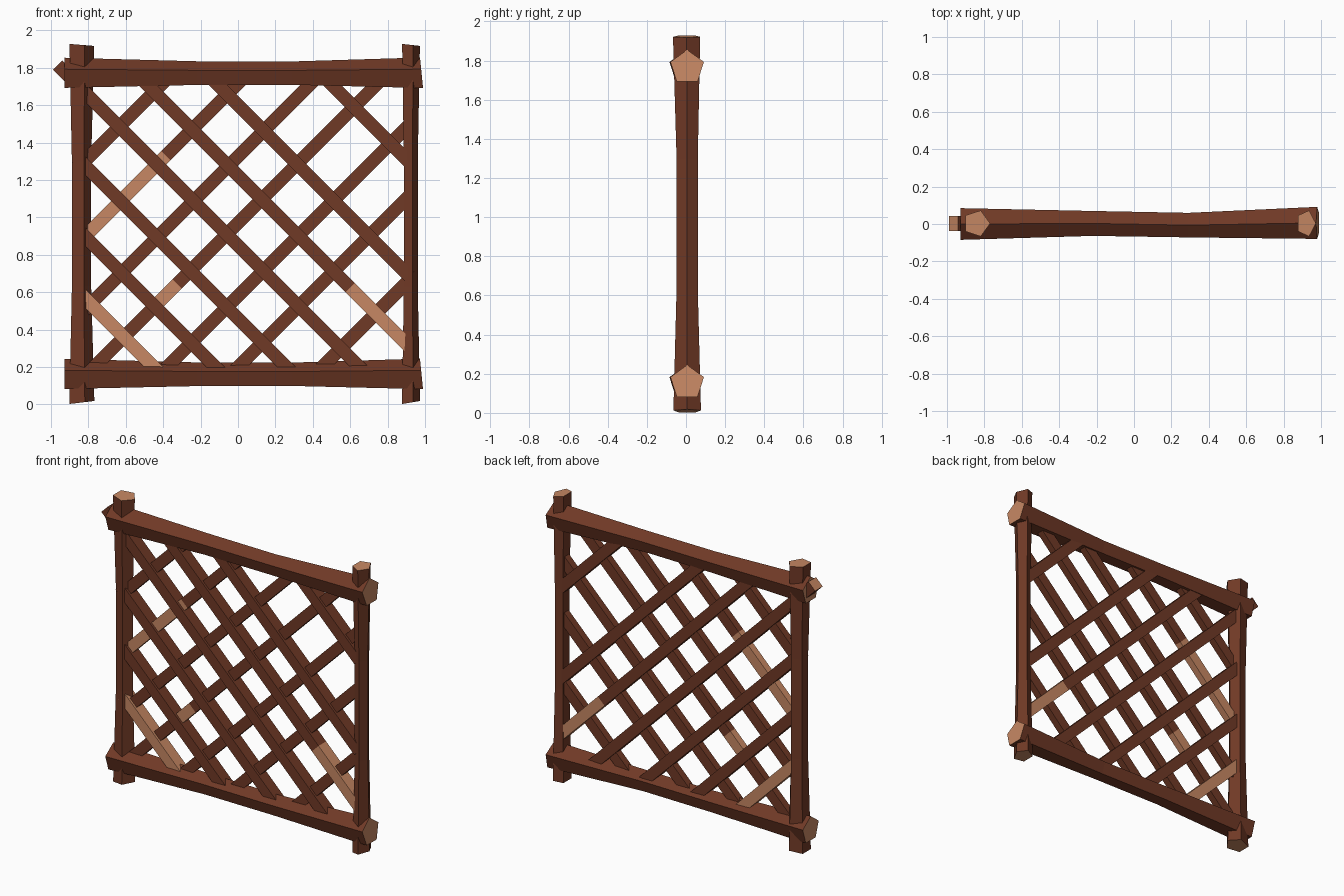
import bpy, bmesh, math
from mathutils import Vector

if "Cube" in bpy.data.objects:
    bpy.data.objects.remove(bpy.data.objects["Cube"])


def mat(name, rgb):
    m = bpy.data.materials.new(name)
    m.diffuse_color = (*rgb, 1)
    m.use_nodes = True
    m.node_tree.nodes["Principled BSDF"].inputs["Base Color"].default_value = m.diffuse_color
    return m


BARK = mat("dark brown wood", (0.162, 0.041, 0.019))
CUT = mat("pale cut wood", (0.57, 0.245, 0.125))


def finish(name, bm):
    bmesh.ops.recalc_face_normals(bm, faces=bm.faces[:])
    me = bpy.data.meshes.new(name)
    bm.to_mesh(me)
    bm.free()
    me.materials.append(BARK)
    me.materials.append(CUT)
    ob = bpy.data.objects.new(name, me)
    bpy.context.collection.objects.link(ob)
    return ob


def loft(name, rings, light=()):
    """Skin a list of vertex rings; end caps are pale, plus listed segments."""
    bm = bmesh.new()
    vs = [[bm.verts.new(p) for p in r] for r in rings]
    n = len(rings[0])
    for k in range(len(vs) - 1):
        for i in range(n):
            j = (i + 1) % n
            f = bm.faces.new((vs[k][i], vs[k][j], vs[k + 1][j], vs[k + 1][i]))
            f.material_index = 1 if k in light else 0
    for r in (vs[0], vs[-1]):
        bm.faces.new(r).material_index = 1
    return finish(name, bm)


def penta(r, start):
    return [(r * math.cos(math.radians(start + 72 * i)),
             r * math.sin(math.radians(start + 72 * i))) for i in range(5)]


# Posts: five-sided, thinner in the middle (z, radius, y shift, end tilt)
POST = [(0.01, 0.074, 0.006, 0.12), (0.63, 0.057, 0.006, 0),
        (1.3, 0.057, 0.006, 0), (1.923, 0.073, 0.003, -0.08)]
for name, cx, sx in (("left_post", -0.842, 1.0), ("right_post", 0.92, 0.72)):
    loft(name, [[(cx + sx * u, dy + v, z + tilt * u) for u, v in penta(r, 0)]
                for z, r, dy, tilt in POST])

# Rails: five-sided with a ridge on top, thicker at the ends
for name, cz in (("top_rail", 1.765), ("bottom_rail", 0.155)):
    secs = [(-0.927, 0.089, 0, 0), (-0.22, 0.070, 0.003, 0),
            (0.29, 0.069, -0.006, 0), (0.982, 0.090, 0.006, -0.1)]
    loft(name, [[(x + tilt * v, dy + u, cz + v) for u, v in penta(r, 90)]
                for x, r, dy, tilt in secs])


def slat(name, a, b, half_t, cuts=(), light=()):
    """Flat board from a to b in the xz plane, cut at the given x values."""
    a, b = Vector((a[0], 0.003, a[1])), Vector((b[0], 0.003, b[1]))
    d = (b - a).normalized()
    w = Vector((-d.z, 0, d.x)) * 0.035
    t = Vector((0, half_t, 0))
    pts = [a] + [a.lerp(b, (x - a.x) / (b.x - a.x)) for x in cuts] + [b]
    loft(name, [[p + w + t, p - w + t, p - w - t, p + w - t] for p in pts], light)


XL, XR, ZB, ZT = -0.84, 0.915, 0.16, 1.772

# Thick falling slats: x + z = k, running down to the right
FALLING = [(2.21, (), ()), (1.60, (), ()), (1.225, (0.6,), (1,)), (0.85, (), ()),
           (0.46, (), ()), (0.08, (), ()), (-0.25, (), (0,))]
for i, (k, cuts, light) in enumerate(FALLING):
    x0, x1 = max(XL, k - ZT), min(XR, k - ZB)
    if i == 3:
        x0 = -0.965          # end pokes out past the left post
    if i == 4:
        x0 = -0.86
    slat(f"falling_slat_{i + 1}", (x0, k - x0), (x1, k - x1), 0.04, cuts, light)

# Thin rising slats: z - x = k, running up to the right
RISING = [(2.12, (), ()), (1.715, (-0.385,), (0,)), (1.325, (), ()),
          (0.97, (-0.45, -0.325), (1,)), (0.58, (), ()), (0.20, (), ()), (-0.25, (), ())]
for i, (k, cuts, light) in enumerate(RISING):
    x0, x1 = max(XL, ZB - k), min(XR, ZT - k)
    slat(f"rising_slat_{i + 1}", (x0, x0 + k), (x1, x1 + k), 0.024, cuts, light)
